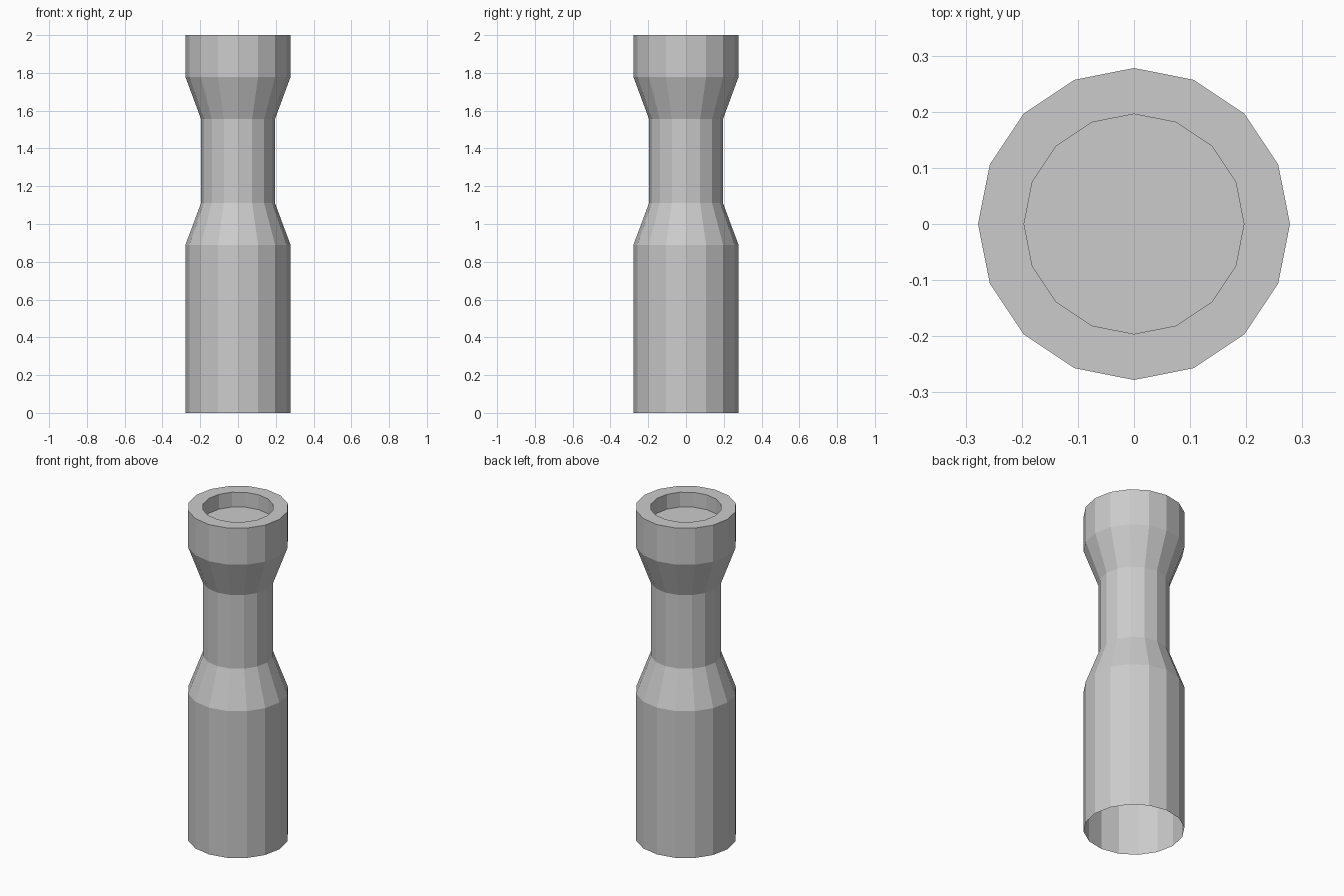
import bpy, bmesh
from math import cos, sin, tau

if "Cube" in bpy.data.objects:
    bpy.data.objects.remove(bpy.data.objects["Cube"])

SIDES = 16
WIDE, NARROW = 0.278, 0.196

# Profile from the open bottom up, over the rim and down into the shallow cup
profile = [
    (WIDE, 0.0), (WIDE, 0.89),         # lower body
    (NARROW, 1.11), (NARROW, 1.556),   # shoulder and neck
    (WIDE, 1.778), (WIDE, 2.0),        # flared head
    (NARROW, 2.0), (NARROW, 1.91),     # rim and cup wall
]


def lathe(name, points, sides):
    bm = bmesh.new()
    rings = [[bm.verts.new((r * cos(tau * i / sides), r * sin(tau * i / sides), z))
              for i in range(sides)] for r, z in points]
    for low, high in zip(rings, rings[1:]):
        for i in range(sides):
            j = (i + 1) % sides
            bm.faces.new((low[i], low[j], high[j], high[i]))
    bm.faces.new(rings[-1])            # cup floor
    mesh = bpy.data.meshes.new(name)
    bm.to_mesh(mesh)
    bm.free()
    obj = bpy.data.objects.new(name, mesh)
    bpy.context.collection.objects.link(obj)
    return obj


# Flat-shaded turned column
lathe("waisted_column", profile, SIDES)
